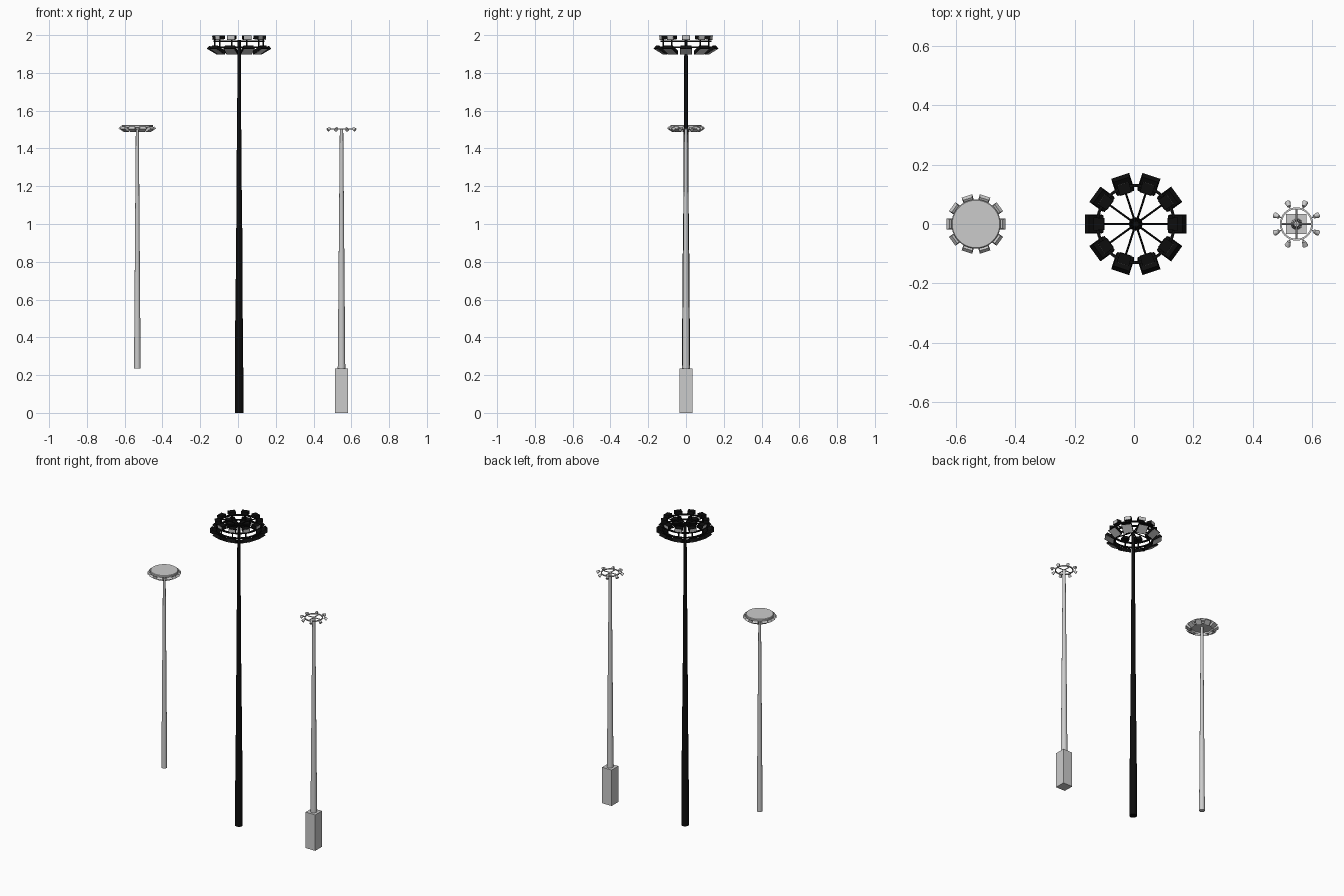
import bpy, bmesh
from math import pi, radians
from mathutils import Matrix, Vector

if "Cube" in bpy.data.objects:
    bpy.data.objects.remove(bpy.data.objects["Cube"])

T, R, S = Matrix.Translation, Matrix.Rotation, Matrix.Diagonal

black = bpy.data.materials.new("black_paint")
black.diffuse_color = (0.004, 0.004, 0.004, 1)
black.use_nodes = True
black.node_tree.nodes["Principled BSDF"].inputs["Base Color"].default_value = black.diffuse_color


def finish(bm, name, x, mat=None):
    me = bpy.data.meshes.new(name)
    bmesh.ops.recalc_face_normals(bm, faces=bm.faces)
    bm.to_mesh(me)
    bm.free()
    ob = bpy.data.objects.new(name, me)
    ob.location.x = x
    bpy.context.collection.objects.link(ob)
    if mat:
        me.materials.append(mat)
    bpy.ops.object.select_all(action='DESELECT')
    ob.select_set(True)
    bpy.context.view_layer.objects.active = ob
    bpy.ops.object.shade_smooth_by_angle(angle=radians(35))
    return ob


def lathe(bm, profile, n=16, closed=False):
    """Revolve (radius, z) points about z; open profiles get end caps."""
    rings = []
    for r, z in profile:
        rings.append([bm.verts.new(R(2 * pi * i / n, 3, 'Z') @ Vector((r, 0, z))) for i in range(n)])
    pairs = list(zip(rings, rings[1:]))
    if closed:
        pairs.append((rings[-1], rings[0]))
    else:
        bm.faces.new(rings[0])
        bm.faces.new(rings[-1])
    for a, b in pairs:
        for i in range(n):
            j = (i + 1) % n
            bm.faces.new((a[i], a[j], b[j], b[i]))


def hoop(bm, r, z, w, h, n=40):
    lathe(bm, [(r - w, z - h), (r + w, z - h), (r + w, z + h), (r - w, z + h)], n, True)


def rod(bm, a, b, r1, r2=None, n=8):
    a, b = Vector(a), Vector(b)
    d = b - a
    m = T((a + b) / 2) @ d.to_track_quat('Z', 'Y').to_matrix().to_4x4()
    bmesh.ops.create_cone(bm, cap_ends=True, segments=n, radius1=r1,
                          radius2=r1 if r2 is None else r2, depth=d.length, matrix=m)


def box(bm, m, size, back=1.0):
    """Box whose +z (back) side may be narrowed."""
    vs = bmesh.ops.create_cube(bm, size=1)['verts']
    for v in vs:
        if v.co.z > 0:
            v.co.x *= back
            v.co.y *= back
        v.co = m @ (S((*size, 1)) @ v.co)


def lamps(name, x, n, r, z, tilt, size, back, mat):
    """Ring of floodlights: lens on local -z, turned outwards by tilt."""
    body, lens = bmesh.new(), bmesh.new()
    for i in range(n):
        m = R(2 * pi * i / n, 4, 'Z') @ T((r, 0, z)) @ R(-radians(tilt), 4, 'Y')
        box(body, m, size, back)
        box(lens, m @ T((0, 0, -size[2] / 2)), (size[0] * .88, size[1] * .88, .002))
    finish(body, name + "_housings", x, mat)
    finish(lens, name + "_lenses", x)


# central tall mast, with stepped sections
CX = 0.006
bm = bmesh.new()
lathe(bm, [(.023, 0), (.0205, .5), (.019, .5), (.0165, .98), (.015, .98),
           (.012, 1.5), (.0105, 1.5), (.009, 1.975)])
finish(bm, "main_mast", CX, black)

# head frame: two hoops, spokes and lamp posts
bm = bmesh.new()
hoop(bm, .13, 1.968, .005, .004)
hoop(bm, .13, 1.936, .005, .004)
for i in range(10):
    d = R(2 * pi * i / 10, 3, 'Z')
    rod(bm, d @ Vector((.005, 0, 1.968)), d @ Vector((.13, 0, 1.968)), .0035)
    rod(bm, d @ Vector((.128, 0, 1.925)), d @ Vector((.128, 0, 1.982)), .004)
finish(bm, "main_head_frame", CX, black)
lamps("main_lower_lamp", CX, 10, .138, 1.921, 30, (.064, .064, .02), .88, black)
lamps("main_upper_lamp", CX, 10, .124, 1.9875, 85, (.022, .044, .034), .9, black)

# left mast with a disc canopy
LX = -0.533
bm = bmesh.new()
lathe(bm, [(.0175, .235), (.008, 1.508)])
finish(bm, "left_mast", LX)
bm = bmesh.new()
lathe(bm, [(.078, 1.508), (.083, 1.512), (.083, 1.522), (.080, 1.525)], 40)
finish(bm, "left_canopy", LX)
bm = bmesh.new()
hoop(bm, .066, 1.503, .003, .006)
finish(bm, "left_lamp_hoop", LX)
lamps("left_lamp", LX, 10, .080, 1.502, 32, (.037, .037, .014), .85, None)

# right mast on a square plinth
RX = 0.548
bm = bmesh.new()
box(bm, T((0, 0, .1175)), (.069, .069, .235))
finish(bm, "right_plinth", RX)
bm = bmesh.new()
lathe(bm, [(.02, .235), (.009, 1.505)])
finish(bm, "right_mast", RX)

# right head: hoop, cross spokes, arms and small bell lamps
bm = bmesh.new()
hoop(bm, .053, 1.503, .003, .003, 32)
for i in range(4):
    d = R(pi / 2 * i, 3, 'Z')
    rod(bm, d @ Vector((0, 0, 1.503)), d @ Vector((.053, 0, 1.503)), .003)
for i in range(8):
    d = R(pi / 4 * (i + .5), 3, 'Z')
    rod(bm, d @ Vector((.053, 0, 1.503)), d @ Vector((.068, 0, 1.503)), .002)
finish(bm, "right_head_frame", RX)
bm = bmesh.new()
for i in range(8):
    d = R(pi / 4 * (i + .5), 3, 'Z')
    rod(bm, d @ Vector((.064, 0, 1.508)), d @ Vector((.079, 0, 1.498)), .006, .01, 12)
finish(bm, "right_bell_lamps", RX)
